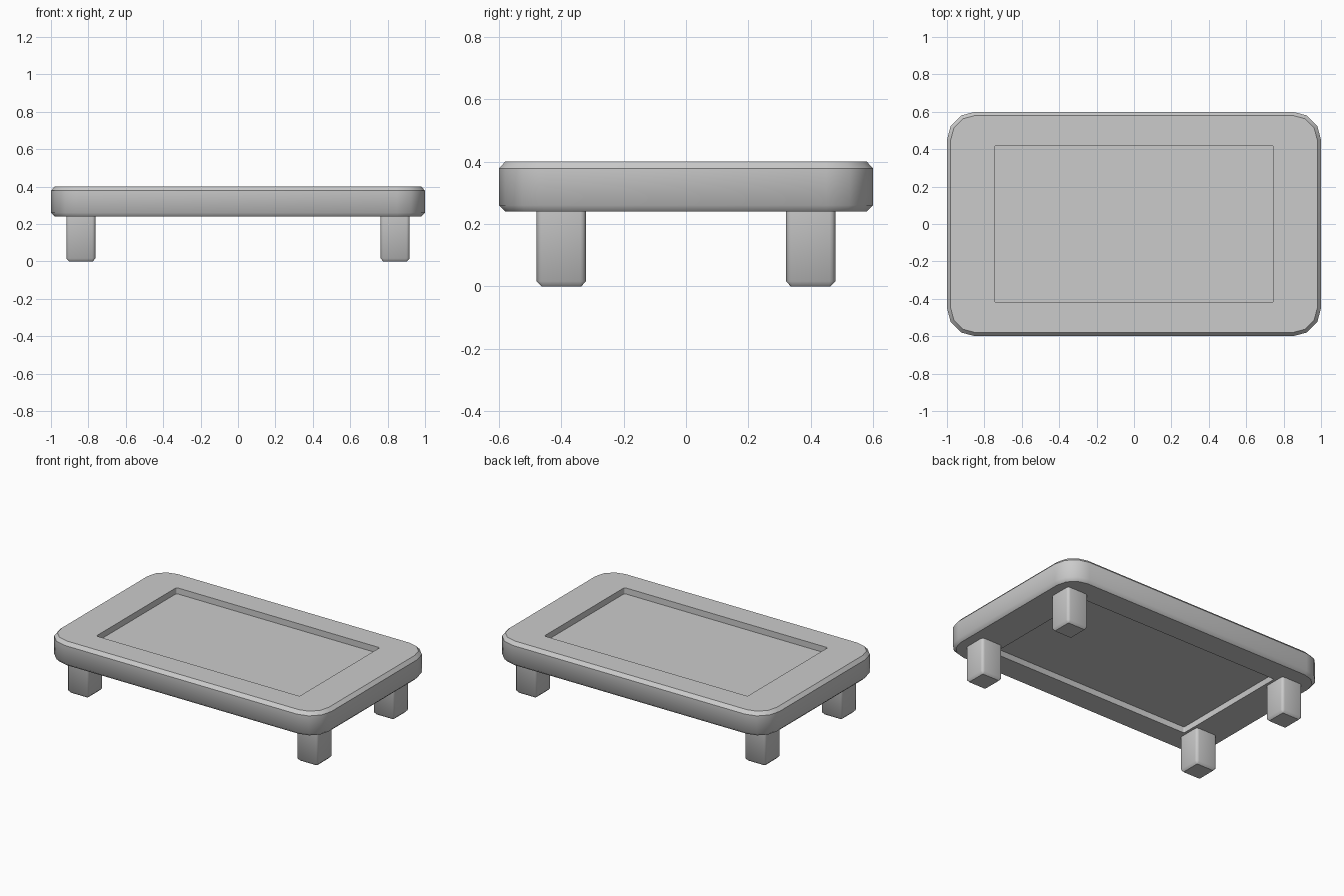
import bpy
import bmesh
from math import cos, sin, radians

if "Cube" in bpy.data.objects:
    bpy.data.objects.remove(bpy.data.objects["Cube"], do_unlink=True)

grey = bpy.data.materials.new("plain grey")
grey.use_nodes = True
GREY = (0.6, 0.6, 0.6, 1)
grey.diffuse_color = GREY
grey.node_tree.nodes["Principled BSDF"].inputs["Base Color"].default_value = GREY


def rounded_rect(half_x, half_y, radius, steps=3):
    """Counter-clockwise outline with rounded corners."""
    points = []
    for quarter, (sx, sy) in enumerate([(1, 1), (-1, 1), (-1, -1), (1, -1)]):
        for i in range(steps + 1):
            a = radians(90 * quarter + 90 * i / steps)
            points.append((sx * (half_x - radius) + radius * cos(a),
                           sy * (half_y - radius) + radius * sin(a)))
    return points


def loft(name, rings, sharp_rings):
    """Skin stacked outlines (half_x, half_y, radius, z), cap both ends."""
    bm = bmesh.new()
    loops = [[bm.verts.new((x, y, z)) for x, y in rounded_rect(hx, hy, r)]
             for hx, hy, r, z in rings]
    count = len(loops[0])
    for low, high in zip(loops, loops[1:]):
        for i in range(count):
            j = (i + 1) % count
            bm.faces.new((low[i], low[j], high[j], high[i]))
    bm.faces.new(loops[0][::-1])
    bm.faces.new(loops[-1])
    for face in bm.faces:
        face.smooth = True
    # Crisp rims, soft sides
    for k in sharp_rings:
        for i in range(count):
            bm.edges.get((loops[k][i], loops[k][(i + 1) % count])).smooth = False
    mesh = bpy.data.meshes.new(name)
    bm.to_mesh(mesh)
    bm.free()
    mesh.materials.append(grey)
    obj = bpy.data.objects.new(name, mesh)
    bpy.context.collection.objects.link(obj)
    return obj


# Table top: recessed panel underneath and above, chamfered outer rim
loft("table_top", [
    (0.745, 0.42, 0.008, 0.28),
    (0.745, 0.42, 0.008, 0.24),
    (0.98, 0.58, 0.13, 0.24),
    (1.0, 0.60, 0.15, 0.26),
    (1.0, 0.60, 0.15, 0.378),
    (0.98, 0.58, 0.13, 0.40),
    (0.745, 0.42, 0.008, 0.40),
    (0.745, 0.42, 0.008, 0.36),
], sharp_rings=(0, 1, 2, 4, 5, 6, 7))

# Four square legs with softened edges
for side, sx in (("left", 1), ("right", -1)):
    for end, sy in (("front", -1), ("back", 1)):
        leg = loft(f"{end}_{side}_leg", [
            (0.063, 0.064, 0.006, 0.0),
            (0.078, 0.079, 0.018, 0.016),
            (0.078, 0.079, 0.018, 0.25),
        ], sharp_rings=(0, 2))
        leg.location = (sx * 0.84, sy * 0.40, 0)
